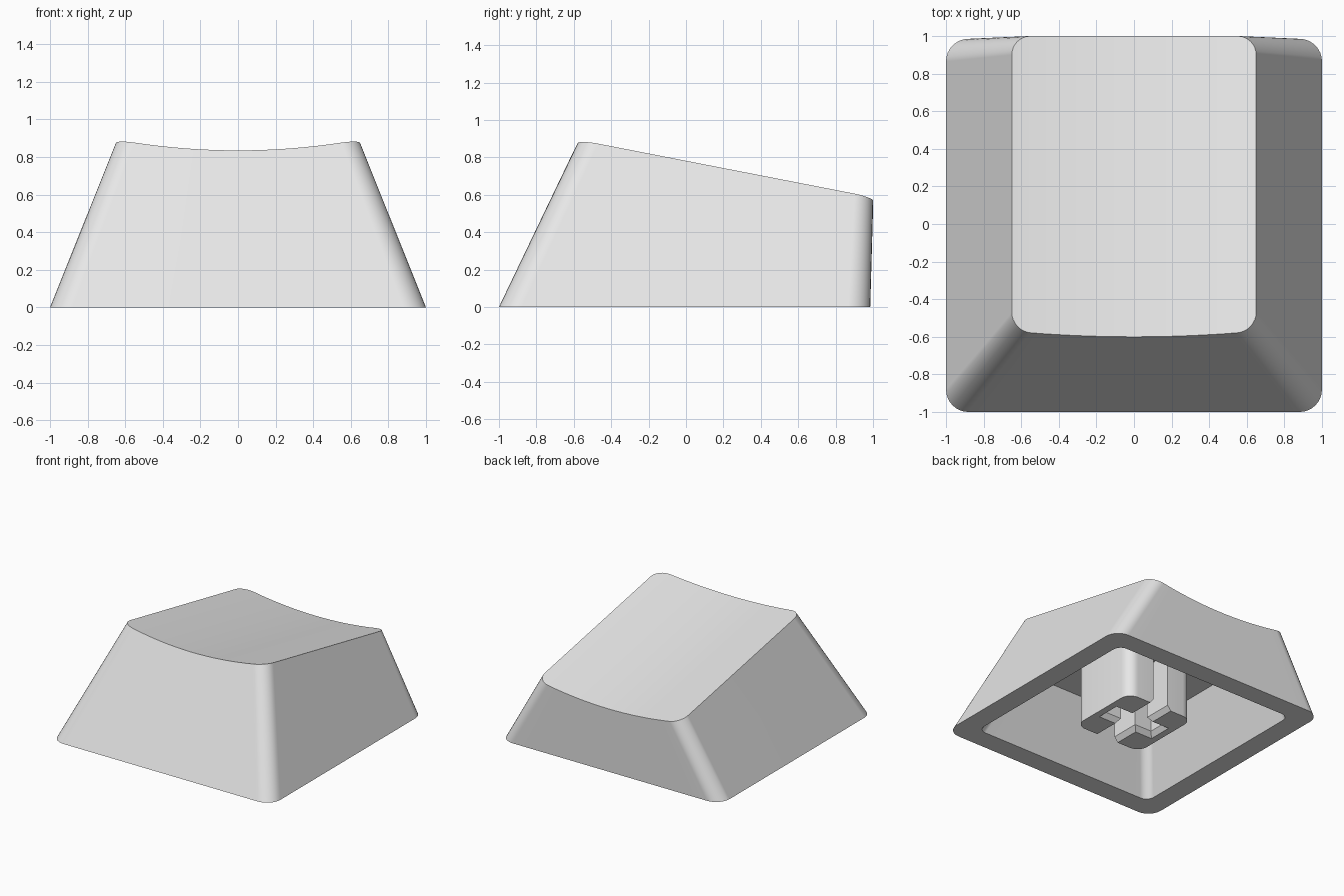
import bpy, bmesh, math

if "Cube" in bpy.data.objects:
    bpy.data.objects.remove(bpy.data.objects["Cube"])

ARC, SPAN = 8, 16   # steps per rounded corner and per straight edge

plastic = bpy.data.materials.new("light_grey_plastic")
plastic.use_nodes = True
grey = (0.8, 0.8, 0.8, 1)
plastic.diffuse_color = grey
plastic.node_tree.nodes["Principled BSDF"].inputs["Base Color"].default_value = grey


def outline(half_x, front, back, radius, height, bow=0.0):
    """Rounded rectangle: front row left to right, then back row right to left."""
    left = []
    for i in range(ARC + 1):
        t = math.pi / 2 * i / ARC
        left.append((-half_x + radius * (1 - math.cos(t)), radius * (1 - math.sin(t))))
    inner = half_x - radius
    middle = [(inner * (2 * i / SPAN - 1), 0) for i in range(1, SPAN)]
    row = left + middle + [(-x, d) for x, d in reversed(left)]
    pts = [(x, front + d + bow * x * x) for x, d in row]
    pts += [(x, back - d) for x, d in reversed(row)]
    return [(x, y, height(x, y)) for x, y in pts]


def bridge(bm, a, b):
    n = len(a)
    for i in range(n):
        j = (i + 1) % n
        bm.faces.new((a[i], a[j], b[j], b[i]))


def finish(bm, name):
    bmesh.ops.recalc_face_normals(bm, faces=bm.faces)
    mesh = bpy.data.meshes.new(name)
    bm.to_mesh(mesh)
    bm.free()
    mesh.materials.append(plastic)
    obj = bpy.data.objects.new(name, mesh)
    bpy.context.collection.objects.link(obj)
    bpy.ops.object.select_all(action="DESELECT")
    obj.select_set(True)
    bpy.context.view_layer.objects.active = obj
    bpy.ops.object.shade_smooth_by_angle(angle=math.radians(30))
    return obj


# Scooped, tilted top surface
def dish(x, y):
    return 0.835 - 0.195 * (y + 0.6) + 0.15 * x * x


def flat(z):
    return lambda x, y: z


# Cap shell: tapered outer walls, bottom rim and hollow inside
bm = bmesh.new()
rings = [
    outline(0.65, -0.6, 1.0, 0.1, dish, bow=0.07),
    outline(1.0, -1.0, 0.985, 0.12, flat(0)),
    outline(0.83, -0.83, 0.82, 0.07, flat(0)),
    outline(0.63, -0.6, 0.83, 0.07, flat(0.49)),
]
rings = [[bm.verts.new(p) for p in ring] for ring in rings]
for a, b in zip(rings, rings[1:]):
    bridge(bm, a, b)
for ring in (rings[0], rings[-1]):
    last = len(ring) - 1
    for i in range(len(ring) // 2 - 1):
        bm.faces.new((ring[i], ring[i + 1], ring[last - i - 1], ring[last - i]))
shell = finish(bm, "cap_shell")
shell.modifiers.new("even_shading", "WEIGHTED_NORMAL").keep_sharp = True


# Stem: one C-shaped half around the cross slot, mirrored
def stem_half(z, chamfer):
    half, radius = 0.31, 0.09
    slot, reach = 0.07 + chamfer, 0.225 + chamfer
    c = half - radius
    pts = [(slot, -half)]
    for side, start in ((-1, -90), (1, 0)):
        for i in range(ARC + 1):
            t = math.radians(start + 90 * i / ARC)
            pts.append((c + radius * math.cos(t), side * c + radius * math.sin(t)))
    pts += [(slot, half), (slot, slot), (reach, slot), (reach, -slot), (slot, -slot)]
    return [(x, y, z) for x, y in pts]


bm = bmesh.new()
levels = [stem_half(0.005, 0.03), stem_half(0.045, 0), stem_half(0.495, 0)]
levels = [[bm.verts.new(p) for p in level] for level in levels]
for a, b in zip(levels, levels[1:]):
    bridge(bm, a, b)
bm.faces.new(levels[0])
bm.faces.new(levels[-1])
stem = finish(bm, "stem")
stem.modifiers.new("other_half", "MIRROR").use_axis[0] = True
